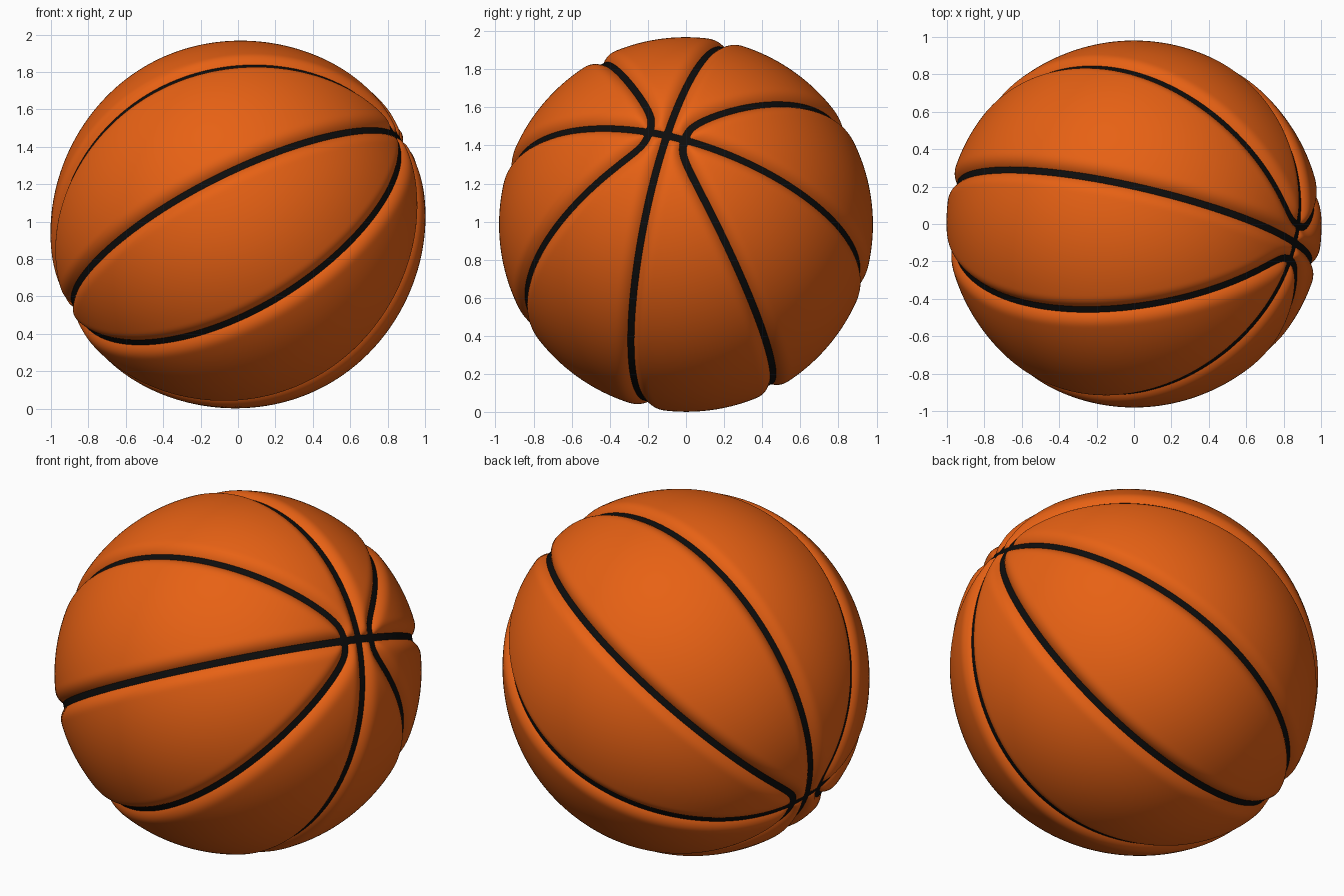
import bpy, bmesh, math
from mathutils import Vector

if "Cube" in bpy.data.objects:
    bpy.data.objects.remove(bpy.data.objects["Cube"])

CENTRE = Vector((0, 0, 0.985))
# Ball axes: pole where the seams meet, and normals of the two great-circle seams
pole = Vector((0.874, -0.102, 0.473)).normalized()
nb = Vector((0.218, 0.953, -0.21))
nb = (nb - pole * nb.dot(pole)).normalized()
na = nb.cross(pole)
OFF3 = 0.1 ** 3          # offset of the bent seams from the pole, cubed


def base_radius(d):
    return 0.981 + 0.035 * d.dot(pole) ** 4


def bent(a):
    return (abs(a) ** 3 + OFF3) ** (1 / 3)


def seam_distance(d):
    a, b = abs(d.dot(na)), abs(d.dot(nb))
    m = bent(a)
    slope = (a / m) ** 2
    g = abs(b - m) / math.sqrt(1 + slope * slope)
    # soft minimum gives filleted corners at the junctions
    return sum(max(v, 1e-4) ** -4 for v in (a, b, g)) ** -0.25


def material(name, rgb):
    m = bpy.data.materials.new(name)
    m.diffuse_color = (*rgb, 1)
    m.use_nodes = True
    m.node_tree.nodes["Principled BSDF"].inputs["Base Color"].default_value = m.diffuse_color
    return m


def finish(bm, name, mat):
    me = bpy.data.meshes.new(name)
    bmesh.ops.recalc_face_normals(bm, faces=bm.faces)
    bm.to_mesh(me)
    bm.free()
    me.polygons.foreach_set("use_smooth", [True] * len(me.polygons))
    me.materials.append(mat)
    ob = bpy.data.objects.new(name, me)
    bpy.context.collection.objects.link(ob)
    return ob


orange = material("orange_rubber", (0.8, 0.12, 0.007))
black = material("black_seam", (0.004, 0.004, 0.004))

# Ball shell: subdivided cube rounded to a ball, pressed in along the seams
bm = bmesh.new()
bmesh.ops.create_cube(bm, size=2)
bmesh.ops.subdivide_edges(bm, edges=bm.edges[:], cuts=139, use_grid_fill=True)
for v in bm.verts:
    d = Vector([math.tan(c * math.pi / 4) for c in v.co]).normalized()
    s = min(seam_distance(d) / 0.1, 1)
    v.co = CENTRE + d * (base_radius(d) - 0.055 * (1 - s) ** 2.5)
finish(bm, "ball_panels", orange)


# Seam ribbons: closed black strips lying in the groove floors
def seam(name, path, n=360, half=0.036, depth=0.0325):
    pts = []
    for i in range(n):
        a, b, c = path(math.tau * i / n)
        pts.append((na * a + nb * b + pole * c).normalized())
    bm = bmesh.new()
    rows = []
    for i, d in enumerate(pts):
        side = d.cross(pts[(i + 1) % n] - pts[i - 1]).normalized()
        row = []
        for k in (-1, 0, 1):
            q = (d + side * half * k).normalized()
            row.append(bm.verts.new(CENTRE + q * (base_radius(q) - depth)))
        rows.append(row)
    for i in range(n):
        r, s = rows[i - 1], rows[i]
        for k in (0, 1):
            bm.faces.new((r[k], r[k + 1], s[k + 1], s[k]))
    ob = finish(bm, name, black)
    # make the strip face outwards
    p = ob.data.polygons[0]
    if p.normal.dot(p.center - CENTRE) < 0:
        ob.data.flip_normals()


def bent_path(sign):
    def path(t):
        a = math.sin(t) * math.sqrt(0.5)
        return a, sign * bent(a), math.cos(t)
    return path


seam("seam_along", lambda t: (0, math.sin(t), math.cos(t)))
seam("seam_across", lambda t: (math.sin(t), 0, math.cos(t)))
seam("seam_bent_left", bent_path(-1))
seam("seam_bent_right", bent_path(1))
